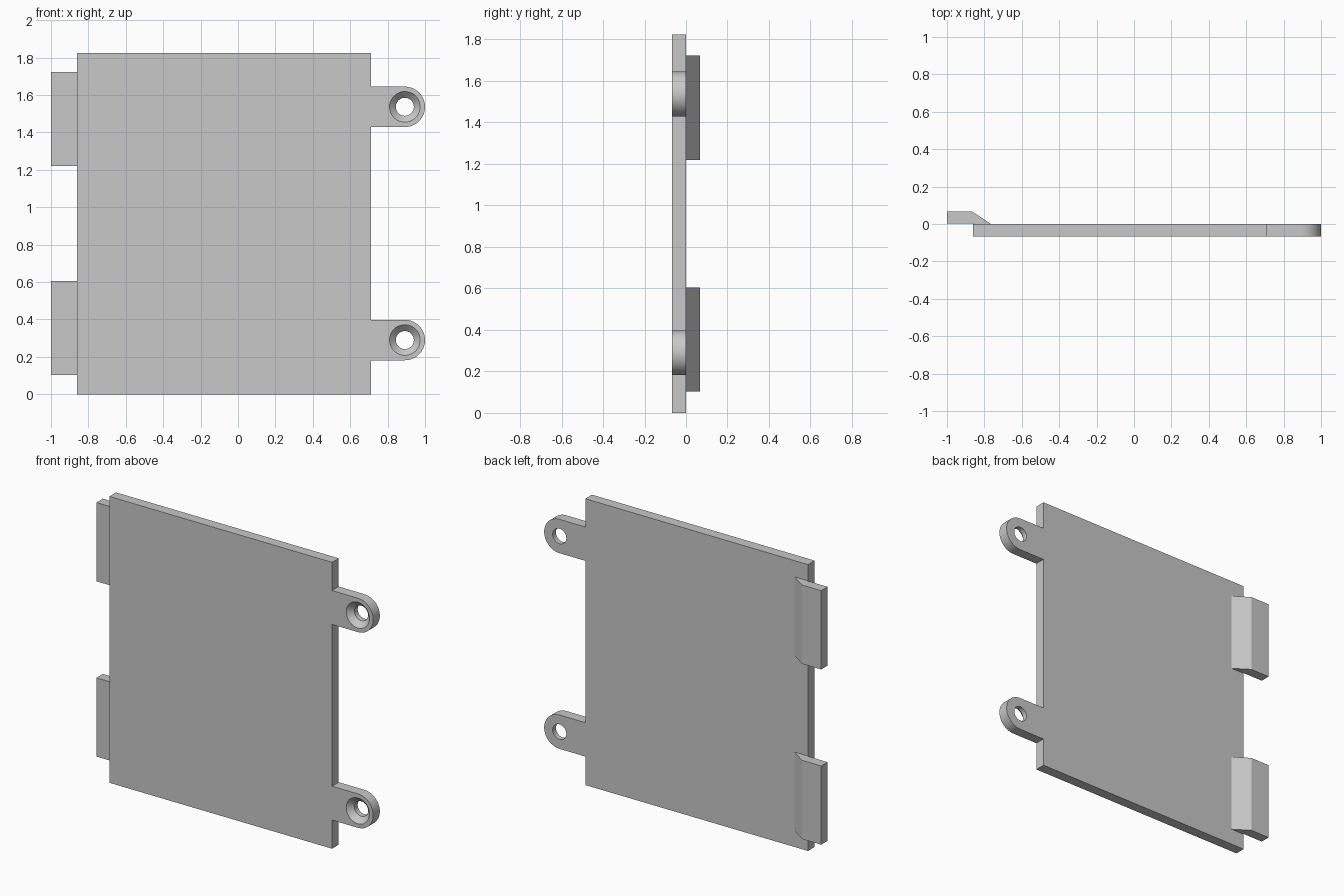
import bpy
import bmesh
from math import cos, sin, pi
from mathutils import Matrix, Vector

if "Cube" in bpy.data.objects:
    bpy.data.objects.remove(bpy.data.objects["Cube"], do_unlink=True)

THICK = 0.067
EAR_X, EAR_R = 0.892, 0.108
EAR_HEIGHTS = (0.29, 1.537)
LEFT, RIGHT, HEIGHT = -0.86, 0.71, 1.825

grey = bpy.data.materials.new("light grey plastic")
grey.use_nodes = True
colour = (0.58, 0.58, 0.58, 1)
grey.diffuse_color = colour
grey.node_tree.nodes["Principled BSDF"].inputs["Base Color"].default_value = colour


def finish(bm, name):
    bmesh.ops.recalc_face_normals(bm, faces=bm.faces)
    mesh = bpy.data.meshes.new(name)
    bm.to_mesh(mesh)
    bm.free()
    mesh.materials.append(grey)
    obj = bpy.data.objects.new(name, mesh)
    bpy.context.collection.objects.link(obj)
    return obj


def extrude(name, points, direction):
    bm = bmesh.new()
    face = bm.faces.new([bm.verts.new(p) for p in points])
    new = bmesh.ops.extrude_face_region(bm, geom=[face])["geom"]
    verts = [v for v in new if isinstance(v, bmesh.types.BMVert)]
    bmesh.ops.translate(bm, verts=verts, vec=Vector(direction))
    return finish(bm, name)


def activate(obj):
    bpy.ops.object.select_all(action="DESELECT")
    obj.select_set(True)
    bpy.context.view_layer.objects.active = obj


# Panel outline with two round-ended screw ears
outline = [(LEFT, 0), (RIGHT, 0)]
for z in EAR_HEIGHTS:
    outline.append((RIGHT, z - EAR_R))
    for i in range(33):
        a = -pi / 2 + pi * i / 32
        outline.append((EAR_X + EAR_R * cos(a), z + EAR_R * sin(a)))
    outline.append((RIGHT, z + EAR_R))
outline += [(RIGHT, HEIGHT), (LEFT, HEIGHT)]
panel = extrude("cover_panel", [(x, -THICK, z) for x, z in outline], (0, THICK, 0))

# Countersunk screw holes, cut by a turned profile of (radius, depth)
hole_profile = [(0, -0.1), (0.082, -0.1), (0.082, -THICK),
                (0.048, -0.033), (0.048, 0.05), (0, 0.05)]
for z in EAR_HEIGHTS:
    bm = bmesh.new()
    verts = [bm.verts.new((r, y, 0)) for r, y in hole_profile]
    edges = [bm.edges.new(pair) for pair in zip(verts, verts[1:])]
    bmesh.ops.spin(bm, geom=verts + edges, cent=(0, 0, 0), axis=(0, 1, 0),
                   angle=2 * pi, steps=48)
    bmesh.ops.remove_doubles(bm, verts=bm.verts, dist=0.0001)
    bmesh.ops.transform(bm, matrix=Matrix.Translation((EAR_X, 0, z)), verts=bm.verts)
    cutter = finish(bm, "hole_cutter")
    cutter.hide_render = True
    cut = panel.modifiers.new("screw_hole", "BOOLEAN")
    cut.operation = "DIFFERENCE"
    cut.solver = "EXACT"
    cut.object = cutter
    activate(panel)
    bpy.ops.object.modifier_apply(modifier=cut.name)
    bpy.data.objects.remove(cutter, do_unlink=True)

activate(panel)
bpy.ops.object.shade_smooth_by_angle(angle=pi / 6)

# Hook tongues on the back, with a sloped root sunk slightly into the panel
tongue = [(-1, 0.003), (-0.855, 0.003), (-0.855, -0.01), (-0.765, -0.01),
          (-0.765, 0), (-0.865, THICK), (-1, THICK)]
for label, bottom in (("lower", 0.103), ("upper", 1.22)):
    extrude(label + "_hook_tongue", [(x, y, bottom) for x, y in tongue], (0, 0, 0.502))
